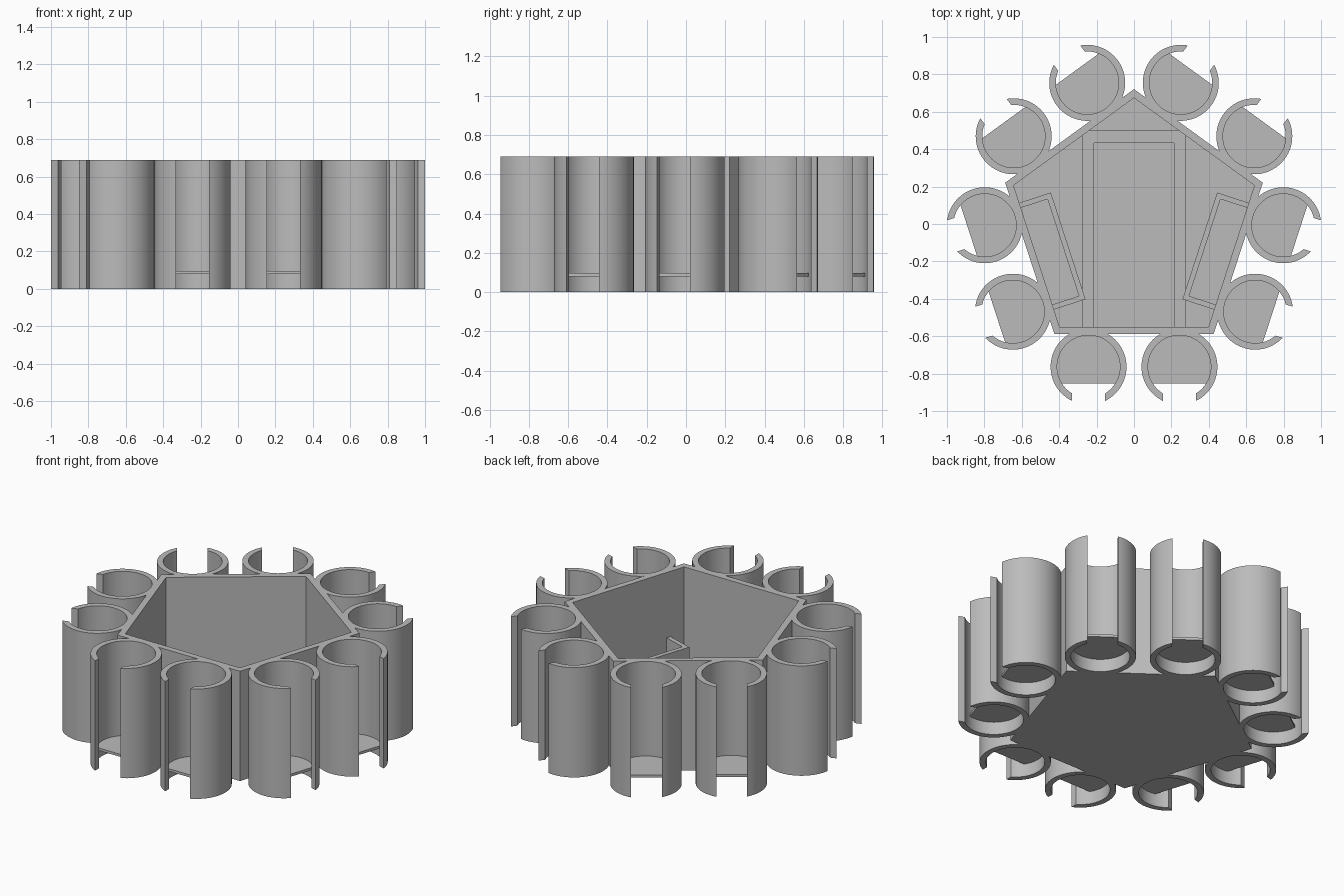
import bpy, bmesh
from math import sin, cos, asin, acos, radians, pi

cube = bpy.data.objects.get("Cube")
if cube:
    bpy.data.objects.remove(cube, do_unlink=True)

HEIGHT = 0.69
CENTRE_Y = -0.003
CUP_OUT, CUP_IN, SLOT_HALF = 0.203, 0.168, 0.0875
CUP_DIST, CUP_SIDE = 0.76, 0.243

grey = bpy.data.materials.new("plain_grey")
grey.use_nodes = True
grey.diffuse_color = (0.5, 0.5, 0.5, 1)
grey.node_tree.nodes["Principled BSDF"].inputs["Base Color"].default_value = (0.5, 0.5, 0.5, 1)


def finish(name, bm, smooth=False):
    """Turn a bmesh into a grey object."""
    bmesh.ops.recalc_face_normals(bm, faces=bm.faces)
    mesh = bpy.data.meshes.new(name)
    bm.to_mesh(mesh)
    bm.free()
    mesh.materials.append(grey)
    obj = bpy.data.objects.new(name, mesh)
    bpy.context.collection.objects.link(obj)
    if smooth:
        bpy.ops.object.select_all(action='DESELECT')
        obj.select_set(True)
        bpy.context.view_layer.objects.active = obj
        bpy.ops.object.shade_smooth_by_angle(angle=radians(30))
    return obj


def prism(name, points, z0, z1, smooth=False):
    """Extrude a flat outline from z0 to z1."""
    bm = bmesh.new()
    low = [bm.verts.new((x, y, z0)) for x, y in points]
    high = [bm.verts.new((x, y, z1)) for x, y in points]
    bm.faces.new(low[::-1])
    bm.faces.new(high)
    n = len(points)
    for i in range(n):
        j = (i + 1) % n
        bm.faces.new((low[i], low[j], high[j], high[i]))
    return finish(name, bm, smooth)


def box(name, x0, x1, y0, y1, z0, z1):
    return prism(name, [(x0, y0), (x1, y0), (x1, y1), (x0, y1)], z0, z1)


def arc(r, a0, a1, n):
    return [(r * cos(a0 + (a1 - a0) * i / n), r * sin(a0 + (a1 - a0) * i / n))
            for i in range(n + 1)]


def place(obj, angle, out=0.0, side=0.0):
    """Move a part built facing +x to one side of the pentagon."""
    obj.rotation_euler.z = angle
    obj.location = (out * cos(angle) - side * sin(angle),
                    CENTRE_Y + out * sin(angle) + side * cos(angle), 0)


# Pentagonal tub: outer wall, rim, inner wall and floor
FLOOR = 0.04
bm = bmesh.new()
loops = []
for radius, z in ((0.724, 0), (0.724, HEIGHT), (0.677, HEIGHT), (0.677, FLOOR)):
    loops.append([bm.verts.new((radius * cos(pi / 2 + k * 2 * pi / 5),
                                radius * sin(pi / 2 + k * 2 * pi / 5), z))
                  for k in range(5)])
for a, b in zip(loops, loops[1:]):
    for i in range(5):
        j = (i + 1) % 5
        bm.faces.new((a[i], a[j], b[j], b[i]))
bm.faces.new(loops[0][::-1])
bm.faces.new(loops[-1])
place(finish("pentagon_tub", bm), 0)

# Slotted cups with a raised floor, two on each side of the tub
a_out, a_in = asin(SLOT_HALF / CUP_OUT), asin(SLOT_HALF / CUP_IN)
c_shape = (arc(CUP_OUT, a_out, 2 * pi - a_out, 56)
           + arc(CUP_IN, 2 * pi - a_in, a_in, 56))
ring = prism("cup_wall", c_shape, 0, HEIGHT, True)
a_floor = acos(0.09 / 0.172)
plate = prism("cup_floor", arc(0.172, a_floor, 2 * pi - a_floor, 48), 0.08, 0.096, True)
first = True
for k in range(5):
    for sign in (-1, 1):
        for part in (ring, plate):
            obj = part
            if not first:
                obj = bpy.data.objects.new(part.name, part.data)
                bpy.context.collection.objects.link(obj)
            place(obj, radians(54 + 72 * k), CUP_DIST, sign * CUP_SIDE)
        first = False

# Pockets against the two slanted side walls
for side, angle in (("left", -18), ("right", 198)):
    for name, dims in (("long", (0.37, 0.398, -0.3, 0.3)),
                       ("front", (0.398, 0.56, -0.3, -0.272)),
                       ("back", (0.398, 0.56, 0.272, 0.3))):
        wall = box(f"{side}_pocket_{name}_wall", *dims, 0.02, 0.28)
        place(wall, radians(angle))

# Low U-shaped kerb on the tub floor
kerb = [(-0.275, -0.56), (-0.215, -0.56), (-0.215, 0.433), (0.215, 0.433),
        (0.215, -0.56), (0.275, -0.56), (0.275, 0.5), (-0.275, 0.5)]
prism("floor_kerb", kerb, 0.02, 0.08)
